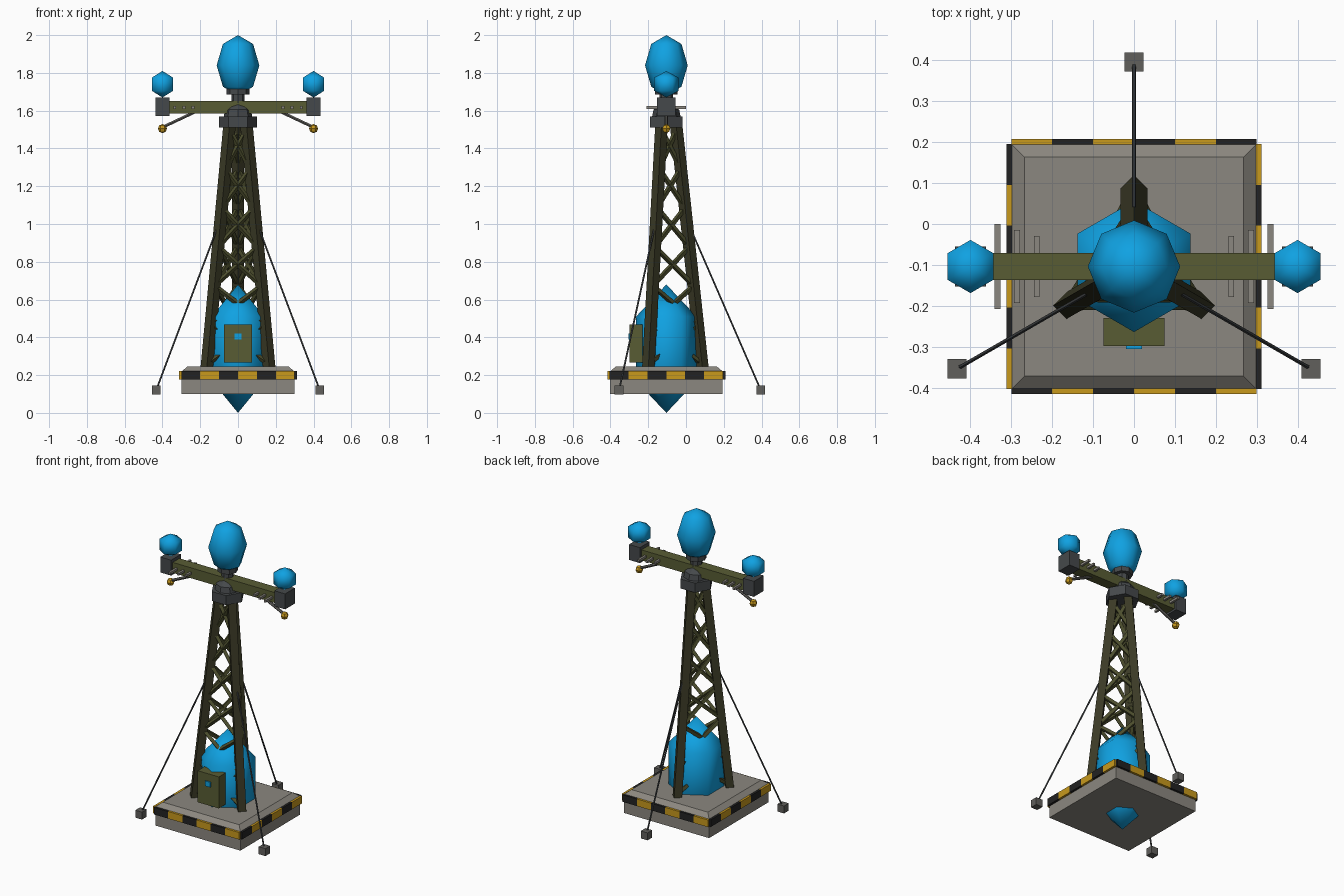
import bpy, bmesh, math
from mathutils import Vector, Matrix

if "Cube" in bpy.data.objects:
    bpy.data.objects.remove(bpy.data.objects["Cube"])

CY = -0.104  # tower axis in y


def mat(name, rgb):
    m = bpy.data.materials.new(name)
    m.diffuse_color = (*rgb, 1)
    m.use_nodes = True
    m.node_tree.nodes["Principled BSDF"].inputs["Base Color"].default_value = m.diffuse_color
    return m


BLUE = mat("energy blue", (0.005, 0.36, 0.76))
OLIVE = mat("olive", (0.098, 0.107, 0.034))
BRACE = mat("brace olive", (0.072, 0.075, 0.026))
DARK_OLIVE = mat("dark olive", (0.043, 0.042, 0.019))
CONCRETE = mat("concrete", (0.26, 0.245, 0.215))
GUNMETAL = mat("gunmetal", (0.06, 0.066, 0.07))
YELLOW = mat("hazard yellow", (0.58, 0.32, 0.012))
BLACK = mat("hazard black", (0.016, 0.016, 0.016))
STONE = mat("anchor grey", (0.12, 0.117, 0.108))


def finish(bm, name, *mats, smooth=False):
    bmesh.ops.recalc_face_normals(bm, faces=bm.faces)
    for f in bm.faces:
        f.smooth = smooth
    me = bpy.data.meshes.new(name)
    bm.to_mesh(me)
    bm.free()
    for m in mats:
        me.materials.append(m)
    ob = bpy.data.objects.new(name, me)
    bpy.context.collection.objects.link(ob)
    return ob


def add_box(bm, c, size, index=0):
    m = Matrix.Translation(c) @ Matrix.Diagonal((*size, 1))
    for v in bmesh.ops.create_cube(bm, size=1, matrix=m)["verts"]:
        for f in v.link_faces:
            f.material_index = index


def box(name, c, size, m):
    bm = bmesh.new()
    add_box(bm, c, size)
    return finish(bm, name, m)


def add_rod(bm, a, b, r, sides=4):
    a, b = Vector(a), Vector(b)
    d = b - a
    rot = Vector((0, 0, 1)).rotation_difference(d).to_matrix().to_4x4()
    bmesh.ops.create_cone(bm, cap_ends=True, segments=sides, radius1=r, radius2=r,
                          depth=d.length, matrix=Matrix.Translation((a + b) / 2) @ rot)


def rod(name, a, b, r, m, sides=4):
    bm = bmesh.new()
    add_rod(bm, a, b, r, sides)
    return finish(bm, name, m)


def lathe(name, x, profile, sides, m, turn=0.0, smooth=False):
    """Turn (radius, z) points about the vertical line through (x, CY)."""
    bm = bmesh.new()
    rings = []
    for r, z in profile:
        n = sides if r > 0 else 1
        rings.append([bm.verts.new((x + r * math.cos(turn + math.tau * i / sides),
                                    CY + r * math.sin(turn + math.tau * i / sides), z))
                      for i in range(n)])
    for lo, hi in zip(rings, rings[1:]):
        for i in range(sides):
            j = (i + 1) % sides
            quad = [lo[i % len(lo)], lo[j % len(lo)], hi[j % len(hi)], hi[i % len(hi)]]
            bm.faces.new(list(dict.fromkeys(quad)))
    for ring in (rings[0], rings[-1]):
        if len(ring) > 1:
            bm.faces.new(ring)
    return finish(bm, name, m, smooth=smooth)


def ball(name, x, z, r, rz, sides, rings, m, turn=0.0, smooth=True):
    pts = [(0, z - rz)]
    for k in range(1, rings):
        t = math.pi * k / rings
        pts.append((r * math.sin(t), z - rz * math.cos(t)))
    return lathe(name, x, pts + [(0, z + rz)], sides, m, turn, smooth)


# Concrete base with chamfered top
q = math.sqrt(2)
lathe("base", 0, [(0.298 * q, 0.1), (0.298 * q, 0.22), (0.268 * q, 0.245)], 4,
      CONCRETE, math.pi / 4)

# Hazard stripes around the base, alternating on every side
bm = bmesh.new()
for i in range(6):
    o = -0.25 + 0.1 * i
    for s in (-1, 1):
        k = i % 2 if s < 0 else 1 - i % 2
        add_box(bm, (o, CY + s * 0.305, 0.198), (0.1, 0.014, 0.045), 1 - k)
        add_box(bm, (s * 0.305, CY + o, 0.198), (0.014, 0.1, 0.045), k)
finish(bm, "hazard_stripes", YELLOW, BLACK)

# Blue crystal core passing through the base
ball("core_crystal", 0, 0.34, 0.185, 0.34, 6, 3, BLUE, math.pi / 6)

# Control cabinet with small display
box("control_cabinet", (0, -0.264, 0.368), (0.148, 0.068, 0.2), OLIVE)
box("cabinet_display", (0, -0.301, 0.405), (0.038, 0.009, 0.032), BLUE)

# Three tapering legs
Z0, Z1 = 0.22, 1.54
ANGLES = [math.radians(a) for a in (90, 210, 330)]


def leg_point(a, z):
    r = 0.193 + (0.05 - 0.193) * (z - Z0) / (Z1 - Z0)
    return (r * math.cos(a), CY + r * math.sin(a), z)


for i, a in enumerate(ANGLES):
    rod(f"leg_{i + 1}", leg_point(a, Z0), leg_point(a, Z1), 0.033, DARK_OLIVE)

# Crossed braces between the legs
bm = bmesh.new()
BAYS = 6
for i, a in enumerate(ANGLES):
    b = ANGLES[(i + 1) % 3]
    for k in range(BAYS):
        lo = 0.26 + 1.24 * k / BAYS
        hi = 0.26 + 1.24 * (k + 1) / BAYS
        add_rod(bm, leg_point(a, lo), leg_point(b, hi), 0.014)
        add_rod(bm, leg_point(b, lo), leg_point(a, hi), 0.014)
finish(bm, "braces", BRACE)

# Guy wires and anchor blocks
for i, a in enumerate(ANGLES):
    end = (0.5 * math.cos(a), CY + 0.5 * math.sin(a), 0.122)
    rod(f"guy_wire_{i + 1}", leg_point(a, 1.03), end, 0.005, GUNMETAL, 5)
    box(f"anchor_{i + 1}", end, (0.047, 0.047, 0.047), STONE)

# Mast head and pivot
lathe("mast_head", 0, [(0.1, 1.51), (0.1, 1.57)], 6, GUNMETAL)
lathe("pivot", 0, [(0.075, 1.57), (0.068, 1.605), (0.03, 1.635)], 8, GUNMETAL)

# Cross beam
box("cross_beam", (0, CY, 1.618), (0.76, 0.067, 0.066), OLIVE)

# Main emitter on its collar
lathe("emitter_neck", 0, [(0.035, 1.64), (0.035, 1.69)], 8, GUNMETAL)
lathe("emitter_collar", 0, [(0.06, 1.685), (0.06, 1.715)], 8, GUNMETAL)
ball("main_emitter", 0, 1.84, 0.113, 0.16, 8, 4, BLUE)

# Mirrored beam ends
for s, side in ((-1, "left"), (1, "right")):
    x = 0.4 * s
    box(f"end_housing_{side}", (x, CY, 1.622), (0.076, 0.098, 0.098), GUNMETAL)
    ball(f"end_emitter_{side}", x, 1.74, 0.075, 0.07, 6, 3, BLUE, math.pi / 6)
    # Antenna bars through the beam
    for k in range(3):
        box(f"antenna_bar_{side}_{k + 1}", (s * (0.238 + 0.048 * k), CY, 1.617),
            (0.014, 0.15 + 0.029 * k, 0.014), CONCRETE)
    # Sloping strut with warning lamp
    rod(f"lamp_strut_{side}", (0.23 * s, CY, 1.592), (x, CY, 1.512), 0.009, STONE, 6)
    ball(f"warning_lamp_{side}", x, 1.505, 0.024, 0.024, 6, 4, YELLOW, smooth=False)
